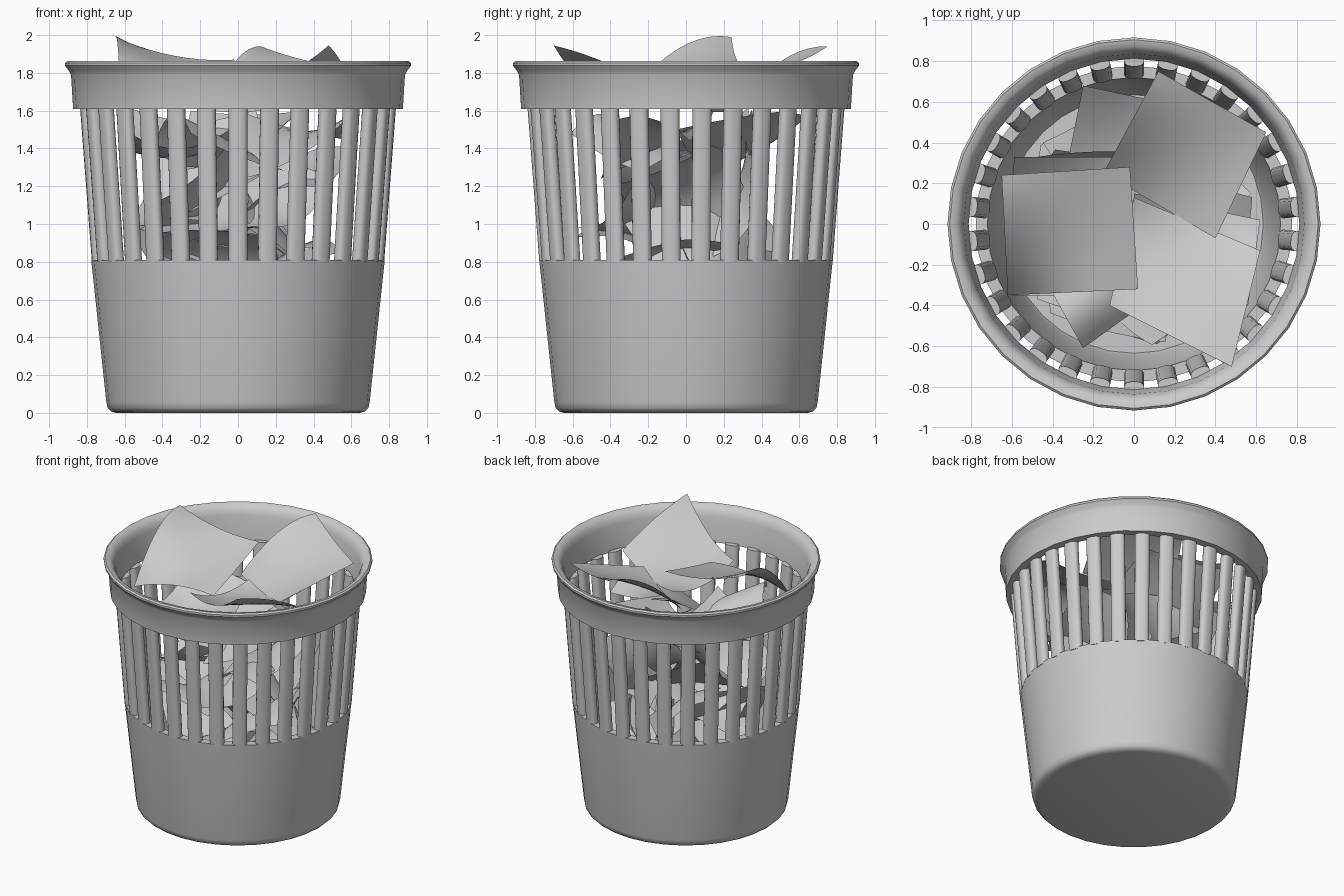
import bpy, bmesh, random
from math import sin, cos, pi, radians, copysign
from mathutils import Vector, Euler

if "Cube" in bpy.data.objects:
    bpy.data.objects.remove(bpy.data.objects["Cube"])

random.seed(11)


def finish(name, bm, angle=35, fix=True):
    if fix:
        bmesh.ops.recalc_face_normals(bm, faces=bm.faces)
    me = bpy.data.meshes.new(name)
    bm.to_mesh(me)
    bm.free()
    ob = bpy.data.objects.new(name, me)
    bpy.context.collection.objects.link(ob)
    bpy.ops.object.select_all(action='DESELECT')
    ob.select_set(True)
    bpy.context.view_layer.objects.active = ob
    bpy.ops.object.shade_smooth_by_angle(angle=radians(angle))
    return ob


def lathe(name, profile, closed, sides=32):
    """Spin an (r, z) profile about the z axis."""
    bm = bmesh.new()
    rings = []
    for r, z in profile:
        if r == 0:
            rings.append([bm.verts.new((0, 0, z))] * sides)
        else:
            rings.append([bm.verts.new((r * cos(2 * pi * i / sides), r * sin(2 * pi * i / sides), z))
                          for i in range(sides)])
    pairs = list(zip(rings, rings[1:]))
    if closed:
        pairs.append((rings[-1], rings[0]))
    for a, b in pairs:
        for i in range(sides):
            j = (i + 1) % sides
            bm.faces.new(list(dict.fromkeys((a[i], a[j], b[j], b[i]))))
    return finish(name, bm)


# solid lower tub
lathe("lower_tub", [(0, 0), (0.645, 0), (0.672, 0.008), (0.69, 0.025), (0.697, 0.055), (0.777, 0.81),
                    (0.72, 0.81), (0.65, 0.07), (0.635, 0.04), (0, 0.04)], False)

# top band with flared lip
lathe("rim_band", [(0.873, 1.61), (0.884, 1.79), (0.895, 1.81), (0.916, 1.838), (0.916, 1.852), (0.905, 1.862),
                   (0.875, 1.856), (0.85, 1.83), (0.836, 1.79), (0.812, 1.61)], True)

# thirty upright slats with rounded section
bm = bmesh.new()
N = 16
for k in range(30):
    a = pi / 2 + k * 2 * pi / 30
    out, side = Vector((cos(a), sin(a), 0)), Vector((-sin(a), cos(a), 0))
    rings = []
    for r, z in ((0.744, 0.80), (0.807, 1.62)):
        ring = []
        for i in range(N):
            t = 2 * pi * (i + 0.5) / N
            sx = copysign(abs(cos(t)) ** 0.75, cos(t)) * 0.05
            sy = copysign(abs(sin(t)) ** 0.75, sin(t)) * 0.033
            ring.append(bm.verts.new(out * (r + sy) + side * sx + Vector((0, 0, z))))
        rings.append(ring)
    for i in range(N):
        j = (i + 1) % N
        bm.faces.new((rings[0][i], rings[0][j], rings[1][j], rings[1][i]))
    bm.faces.new(rings[0])
    bm.faces.new(rings[1])
finish("slats", bm, 50)


def quad(t):
    return ((1 - t) * (1 - 2 * t), 4 * t * (1 - t), t * (2 * t - 1))


def sheet(name, pts, n=10):
    """Curved sheet through a 3 x 3 grid of points."""
    bm = bmesh.new()
    grid = []
    for j in range(n + 1):
        wv = quad(j / n)
        row = []
        for i in range(n + 1):
            wu = quad(i / n)
            p = Vector()
            for a in range(3):
                for b in range(3):
                    p += pts[a][b] * (wv[a] * wu[b])
            row.append(bm.verts.new(p))
        grid.append(row)
    for j in range(n):
        for i in range(n):
            bm.faces.new((grid[j][i], grid[j][i + 1], grid[j + 1][i + 1], grid[j + 1][i]))
    finish(name, bm, fix=False)


def placed_sheet(name, corners, z):
    """Sheet from four plan corners and nine heights."""
    c = [Vector((x, y, 0)) for x, y in corners]
    sheet(name, [[c[0].lerp(c[1], b / 2).lerp(c[3].lerp(c[2], b / 2), a / 2) + Vector((0, 0, z[a * 3 + b]))
                  for b in range(3)] for a in range(3)])


# large sheets showing at the top
placed_sheet("paper_top_left", [(-0.62, -0.35), (0.02, -0.32), (-0.02, 0.28), (-0.65, 0.24)],
             [1.61, 1.70, 1.70, 1.92, 1.80, 1.78, 1.99, 1.89, 1.87])
placed_sheet("paper_top_back", [(-0.15, 0.25), (0.40, -0.07), (0.65, 0.45), (0.12, 0.75)],
             [1.60, 1.60, 1.66, 1.86, 1.74, 1.74, 1.94, 1.86, 1.82])
placed_sheet("paper_top_front", [(-0.12, -0.40), (0.48, -0.70), (0.62, -0.13), (0.0, 0.13)],
             [1.72, 1.76, 1.945, 1.62, 1.68, 1.85, 1.65, 1.62, 1.70])

# second layer of sheets peeping out below
placed_sheet("paper_mid_left", [(-0.60, -0.35), (-0.02, -0.35), (-0.02, 0.33), (-0.59, 0.33)],
             [1.50, 1.40, 1.52, 1.40, 1.36, 1.44, 1.62, 1.54, 1.50])
placed_sheet("paper_mid_back", [(-0.36, 0.13), (0.22, -0.05), (0.36, 0.55), (-0.25, 0.68)],
             [1.28, 1.34, 1.50, 1.40, 1.42, 1.56, 1.60, 1.58, 1.60])
placed_sheet("paper_mid_right", [(0.02, -0.45), (0.56, -0.40), (0.62, 0.02), (0.0, 0.15)],
             [1.24, 1.34, 1.54, 1.40, 1.46, 1.56, 1.60, 1.50, 1.44])
placed_sheet("paper_mid_front", [(-0.45, -0.25), (-0.25, -0.61), (0.25, -0.25), (0.0, 0.12)],
             [1.40, 1.58, 1.48, 1.30, 1.46, 1.36, 1.42, 1.34, 1.28])

# loose curled sheets filling the basket
COUNT = 15
for k in range(COUNT):
    ang = k * 2.4
    z = 0.55 + 0.72 * k / (COUNT - 1)
    centre = Vector((0.24 * cos(ang), 0.24 * sin(ang), z))
    tilt = radians(random.uniform(20, 60))
    rot = Euler((tilt * random.choice((-1, 1)), radians(random.uniform(-20, 20)), random.uniform(0, 2 * pi)))
    cu, cv, tw = (random.uniform(-0.12, 0.12) for _ in range(3))
    pts = [[centre + rot.to_matrix() @ Vector((0.31 * b, 0.30 * a, cu * b * b + cv * a * a + 0.7 * tw * a * b))
            for b in (-1, 0, 1)] for a in (-1, 0, 1)]
    # keep every sheet inside the wall
    for row in pts:
        for p in row:
            r = p.xy.length
            if r > 0.6:
                p.x *= 0.6 / r
                p.y *= 0.6 / r
    sheet("paper_loose_%02d" % (k + 1), pts)
